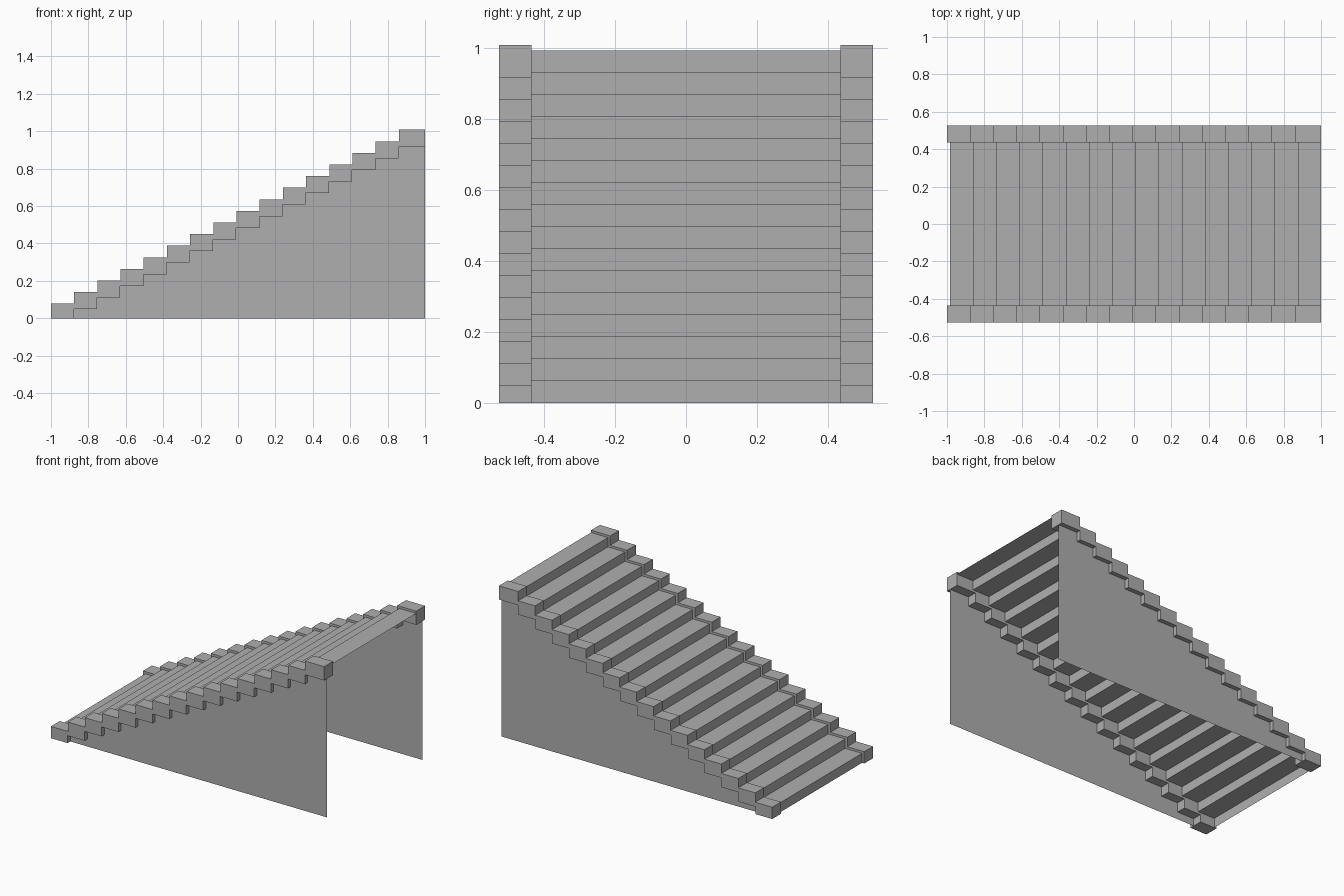
import bpy, bmesh

if "Cube" in bpy.data.objects:
    bpy.data.objects.remove(bpy.data.objects["Cube"])

N = 16          # number of steps
RUN = 0.124     # step depth
RISE = 0.062    # step height

grey = bpy.data.materials.new("dark_grey")
grey.diffuse_color = (0.43, 0.43, 0.43, 1.0)
grey.use_nodes = True
grey.node_tree.nodes["Principled BSDF"].inputs["Base Color"].default_value = grey.diffuse_color


def staircase(x0, z0, count, end_x, first_z):
    """Zigzag (x, z) points climbing in +x."""
    pts = [(x0, first_z)]
    for i in range(count):
        z = z0 + RISE * i
        x_next = end_x if i == count - 1 else x0 + RUN * (i + 1)
        pts += [(x0 + RUN * i, z), (x_next, z)]
    return pts


def make_object(name, bm):
    bmesh.ops.recalc_face_normals(bm, faces=bm.faces)
    mesh = bpy.data.meshes.new(name)
    bm.to_mesh(mesh)
    bm.free()
    mesh.materials.append(grey)
    obj = bpy.data.objects.new(name, mesh)
    bpy.context.collection.objects.link(obj)
    return obj


def prism(name, profile, y0, y1):
    """Closed solid made by sweeping an (x, z) outline along y."""
    bm = bmesh.new()
    face = bm.faces.new([bm.verts.new((x, y0, z)) for x, z in profile])
    ext = bmesh.ops.extrude_face_region(bm, geom=[face], use_keep_orig=True)
    verts = [v for v in ext["geom"] if isinstance(v, bmesh.types.BMVert)]
    bmesh.ops.translate(bm, verts=verts, vec=(0, y1 - y0, 0))
    return make_object(name, bm)


# Thin treads and risers, open underneath and at the back
steps = staircase(-0.984, 0.063, N, 1.0, 0.0)
bm = bmesh.new()
rows = [[bm.verts.new((x, y, z)) for x, z in steps] for y in (-0.498, 0.498)]
for i in range(len(steps) - 1):
    bm.faces.new((rows[0][i], rows[0][i + 1], rows[1][i + 1], rows[1][i]))
make_object("treads_and_risers", bm)

# Thin side walls under the steps
for name, y in (("front_side_wall", -0.498), ("back_side_wall", 0.498)):
    bm = bmesh.new()
    bm.faces.new([bm.verts.new((x, y, z)) for x, z in steps + [(1.0, 0.0)]])
    make_object(name, bm)

# Solid stepped curbs along both edges
upper = staircase(-1.0, 0.078, N, 1.0, 0.0)
lower = staircase(-0.878, 0.049, N - 1, 1.0, 0.0)
curb = upper + lower[::-1]
prism("front_curb", curb, -0.527, -0.435)
prism("back_curb", curb, 0.435, 0.527)
